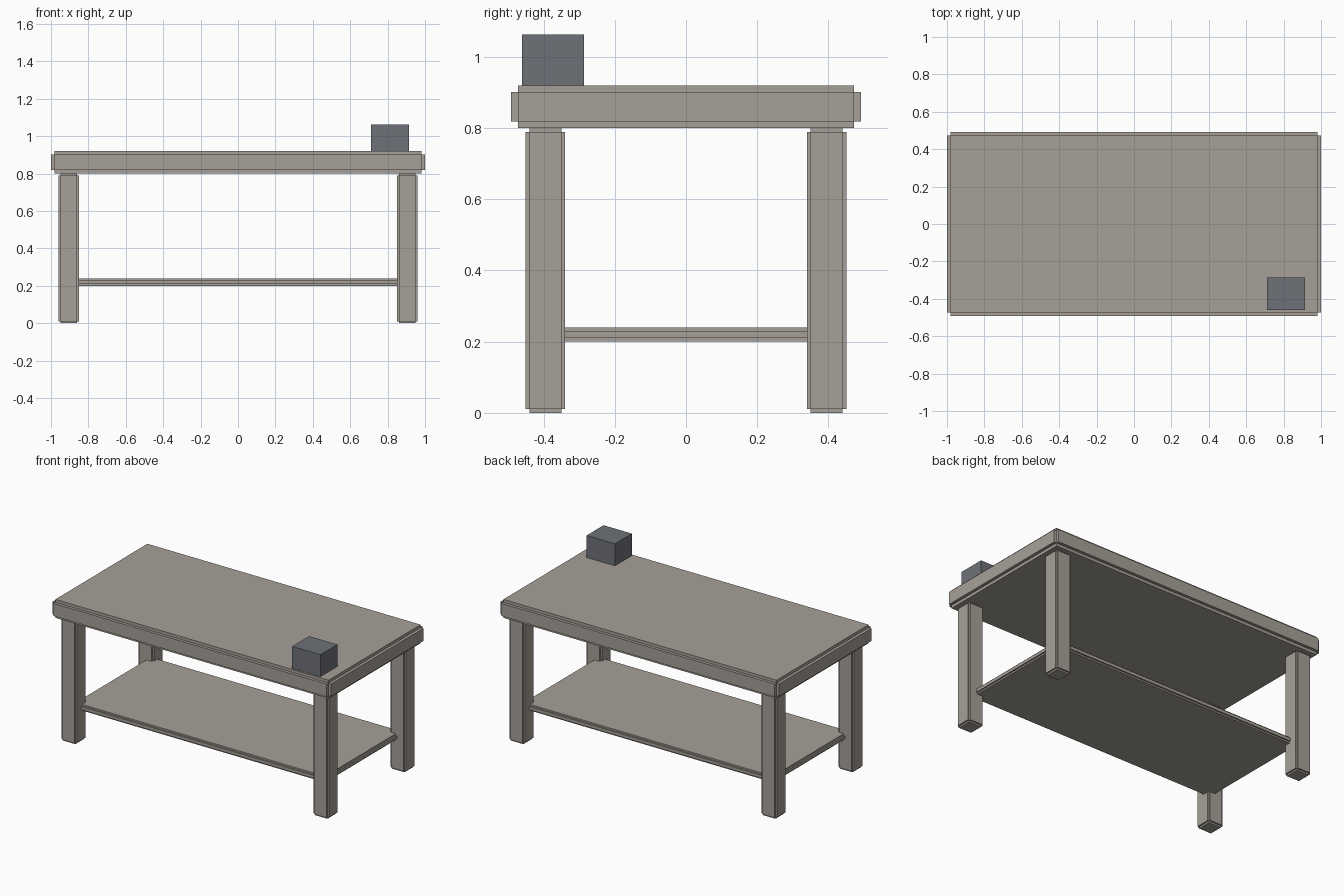
import bpy, bmesh
from mathutils import Matrix, Vector

if "Cube" in bpy.data.objects:
    bpy.data.objects.remove(bpy.data.objects["Cube"])


def material(name, rgb):
    m = bpy.data.materials.new(name)
    m.diffuse_color = (*rgb, 1)
    m.use_nodes = True
    m.node_tree.nodes["Principled BSDF"].inputs["Base Color"].default_value = m.diffuse_color
    return m


def block(name, lo, hi, mat, step=0.0):
    """Box from lo to hi; with a step, every edge is rebated by that amount."""
    lo, hi = Vector(lo), Vector(hi)
    inset = Vector((step, step, step))
    size = hi - lo - 2 * inset
    bm = bmesh.new()
    bmesh.ops.create_cube(bm, size=1, matrix=Matrix.Diagonal((*size, 1)))
    if step:
        # push each face of the core outwards on its own
        faces = bmesh.ops.extrude_discrete_faces(bm, faces=bm.faces[:])["faces"]
        bm.normal_update()
        for f in faces:
            bmesh.ops.translate(bm, verts=f.verts, vec=f.normal * step)
        bmesh.ops.recalc_face_normals(bm, faces=bm.faces[:])
    me = bpy.data.meshes.new(name)
    bm.to_mesh(me)
    bm.free()
    me.materials.append(mat)
    ob = bpy.data.objects.new(name, me)
    ob.location = (lo + hi) / 2
    bpy.context.collection.objects.link(ob)
    return ob


wood = material("weathered_grey", (0.38, 0.35, 0.31))
metal = material("dark_slate", (0.155, 0.168, 0.19))

# Table top and lower shelf (the shelf runs into the legs)
block("table_top", (-1, -0.491, 0.80), (1, 0.491, 0.92), wood, 0.019)
block("lower_shelf", (-0.905, -0.395, 0.20), (0.905, 0.395, 0.24), wood, 0.01)

# Four legs
for sx, side in ((-1, "left"), (1, "right")):
    for sy, end in ((-1, "front"), (1, "back")):
        cx, cy, h = sx * 0.905, sy * 0.395, 0.0555
        block(f"{end}_{side}_leg", (cx - h, cy - h, 0), (cx + h, cy + h, 0.80), wood, 0.0105)

# Small box on the front right corner
block("small_box", (0.711, -0.46, 0.92), (0.914, -0.286, 1.063), metal)
